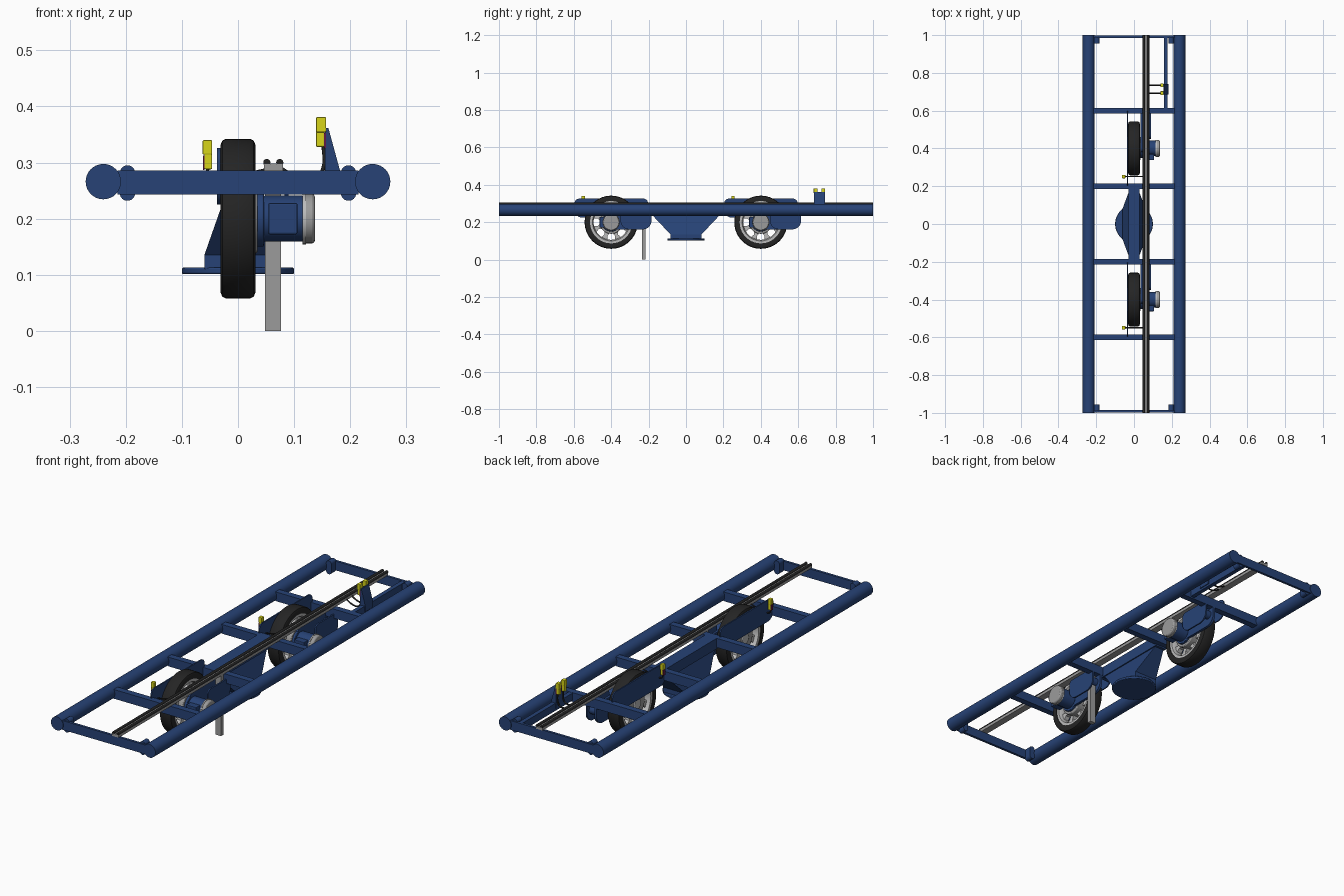
import bpy, bmesh, math
from mathutils import Vector, Matrix

if "Cube" in bpy.data.objects:
    bpy.data.objects.remove(bpy.data.objects["Cube"])

def mat(name, c):
    m = bpy.data.materials.new(name)
    m.diffuse_color = (*c, 1)
    m.use_nodes = True
    m.node_tree.nodes["Principled BSDF"].inputs["Base Color"].default_value = m.diffuse_color
    return m

BLUE = mat("frame blue", (0.02, 0.055, 0.18))
BLACK = mat("rubber black", (0.018, 0.018, 0.018))
GREY = mat("steel grey", (0.33, 0.33, 0.33))
LIGHT = mat("light alloy", (0.5, 0.5, 0.5))
YELLOW = mat("sensor yellow", (0.68, 0.66, 0.01))
MAROON = mat("sensor maroon", (0.12, 0.01, 0.06))

def finish(name, bm, material, bevel=0, smooth=True):
    bmesh.ops.recalc_face_normals(bm, faces=bm.faces)
    me = bpy.data.meshes.new(name)
    bm.to_mesh(me)
    bm.free()
    me.materials.append(material)
    ob = bpy.data.objects.new(name, me)
    bpy.context.collection.objects.link(ob)
    if bevel:
        b = ob.modifiers.new("bevel", 'BEVEL')
        b.width, b.segments, b.limit_method = bevel, 2, 'ANGLE'
    if smooth:
        bpy.ops.object.select_all(action='DESELECT')
        ob.select_set(True)
        bpy.context.view_layer.objects.active = ob
        bpy.ops.object.shade_smooth_by_angle(angle=math.radians(35))
    return ob

def box(name, x, y, z, material, bevel=0):
    bm = bmesh.new()
    bmesh.ops.create_cube(bm, size=1)
    for v in bm.verts:
        v.co = [(r[0] + r[1]) / 2 + c * (r[1] - r[0]) for r, c in zip((x, y, z), v.co)]
    return finish(name, bm, material, bevel, False)

def cyl(name, axis, a, b, center, r, material, n=32, bevel=0):
    """Cylinder from a to b along an axis; center = the other two coordinates."""
    bm = bmesh.new()
    bmesh.ops.create_cone(bm, cap_ends=True, segments=n, radius1=r, radius2=r, depth=b - a)
    m, p = (a + b) / 2, center
    rot = {'X': Matrix.Rotation(math.pi / 2, 4, 'Y'), 'Y': Matrix.Rotation(math.pi / 2, 4, 'X'), 'Z': Matrix()}[axis]
    pos = {'X': (m, *p), 'Y': (p[0], m, p[1]), 'Z': (*p, m)}[axis]
    bmesh.ops.transform(bm, matrix=Matrix.Translation(pos) @ rot, verts=bm.verts)
    return finish(name, bm, material, bevel)

def prism(name, axis, pts, a, b, material):
    """Extrude a profile along X (pts are y,z) or Y (pts are x,z)."""
    bm = bmesh.new()
    f = bm.faces.new([bm.verts.new((a, *p) if axis == 'X' else (p[0], a, p[1])) for p in pts])
    r = bmesh.ops.extrude_face_region(bm, geom=[f])
    d = Vector((b - a, 0, 0) if axis == 'X' else (0, b - a, 0))
    bmesh.ops.translate(bm, vec=d, verts=[v for v in r['geom'] if isinstance(v, bmesh.types.BMVert)])
    return finish(name, bm, material)

def lathe(name, profile, cy, cz, material, n=56):
    """Spin an (x, radius) closed profile about the X axis."""
    bm = bmesh.new()
    rings = [[bm.verts.new((x, cy + r * math.cos(2 * math.pi * i / n), cz + r * math.sin(2 * math.pi * i / n)))
              for i in range(n)] for x, r in profile]
    for k, A in enumerate(rings):
        B = rings[(k + 1) % len(rings)]
        for i in range(n):
            j = (i + 1) % n
            bm.faces.new((A[i], A[j], B[j], B[i]))
    return finish(name, bm, material)

def rounded(y0, y1, z0, z1, r0, r1, n=8):
    """Rounded rectangle: lower corners r0, upper corners r1."""
    pts = []
    for cy, cz, r, s in ((y1 - r0, z0 + r0, r0, -90), (y1 - r1, z1 - r1, r1, 0),
                         (y0 + r1, z1 - r1, r1, 90), (y0 + r0, z0 + r0, r0, 180)):
        for i in range(n + 1):
            a = math.radians(s + 90 * i / n)
            pts.append((cy + r * math.cos(a), cz + r * math.sin(a)))
    return pts

def wire(name, pts, r, material):
    cu = bpy.data.curves.new(name, 'CURVE')
    cu.dimensions, cu.bevel_depth, cu.bevel_resolution = '3D', r, 2
    cu.use_fill_caps = True
    cu.resolution_u = 6
    s = cu.splines.new('BEZIER')
    s.bezier_points.add(len(pts) - 1)
    for p, c in zip(s.bezier_points, pts):
        p.co = c
        p.handle_left_type = p.handle_right_type = 'AUTO'
    cu.materials.append(material)
    bpy.context.collection.objects.link(bpy.data.objects.new(name, cu))

# Frame: side tubes, end plates, tow lugs and cross members
for s in (-1, 1):
    cyl("side_tube", 'Y', -1, 1, (0.24 * s, 0.266), 0.0315, BLUE)
    box("end_plate", (-0.215, 0.215), sorted((s * 0.985, s * 0.997)), (0.243, 0.286), BLUE)
    for t in (-1, 1):
        a, b = sorted((t * 0.955, t * 0.99))
        prism("end_lug", 'Y', rounded(0.197 * s - 0.0135, 0.197 * s + 0.0135, 0.232, 0.295, 0.013, 0.013), a, b, BLUE)
for y in (-0.6, -0.2, 0.2, 0.6):
    box("cross_member", (-0.215, 0.215), (y - 0.015, y + 0.015), (0.243, 0.286), BLUE)

# Central spine, tapered pedestal and round pivot plate
box("centre_spine", (-0.03, 0.03), (-0.19, 0.19), (0.236, 0.286), BLUE)
bm = bmesh.new()
rings = [[bm.verts.new((sx * hx, sy * hy, z)) for sx, sy in ((-1, -1), (1, -1), (1, 1), (-1, 1))]
         for hx, hy, z in ((0.06, 0.083, 0.11), (0.06, 0.083, 0.135), (0.022, 0.185, 0.243))]
for A, B in zip(rings, rings[1:]):
    for i in range(4):
        bm.faces.new((A[i], A[(i + 1) % 4], B[(i + 1) % 4], B[i]))
bm.faces.new(rings[0])
bm.faces.new(rings[-1])
finish("pedestal", bm, BLUE, 0, False)
cyl("pivot_plate", 'Z', 0.101, 0.113, (0, 0), 0.1, BLUE, 48, 0.003)

# Drive wheel units
Z = 0.2
for c in (-0.4, 0.4):
    lathe("tyre", [(-0.03, 0.113), (-0.031, 0.132), (-0.028, 0.139), (-0.022, 0.142), (0.022, 0.142),
                   (0.028, 0.139), (0.031, 0.132), (0.03, 0.113)], c, Z, BLACK)
    lathe("rim", [(-0.027, 0.1), (-0.027, 0.114), (0.027, 0.114), (0.027, 0.1), (0.012, 0.094), (-0.012, 0.094)], c, Z, LIGHT)
    cyl("wheel_hub", 'X', -0.024, 0.035, (c, Z), 0.062, GREY, 40, 0.004)
    cyl("axle_cap", 'X', -0.03, -0.02, (c, Z), 0.025, LIGHT, 24, 0.002)
    for k in range(8):
        a = 2 * math.pi * (k + 0.5) / 8
        u, v = Vector((math.cos(a), math.sin(a))), Vector((-math.sin(a), math.cos(a)))
        o = Vector((c, Z))
        prism("spoke", 'X', [o + u * 0.05 + v * 0.016, o + u * 0.076 + v * 0.009, o + u * 0.099 + v * 0.02,
                             o + u * 0.099 - v * 0.02, o + u * 0.076 - v * 0.009, o + u * 0.05 - v * 0.016],
              -0.012, 0.012, LIGHT)
    # motor, end cap and terminal box
    cyl("motor_flange", 'X', 0.03, 0.046, (c, Z), 0.05, BLUE, 32, 0.002)
    cyl("motor_body", 'X', 0.046, 0.116, (c, Z), 0.041, BLUE, 16, 0.002)
    cyl("motor_cap", 'X', 0.115, 0.137, (c, Z), 0.044, GREY, 32, 0.005)
    cyl("motor_cap_rim", 'X', 0.115, 0.121, (c, Z), 0.046, LIGHT)
    box("terminal_box", (0.054, 0.106), (c - 0.062, c - 0.03), (0.172, 0.228), BLUE, 0.003)
    # swing arm beside the motor and rounded side plate on the other side
    prism("swing_arm", 'X', rounded(c - 0.02, c + 0.215, 0.162, 0.262, 0.045, 0.02), 0.034, 0.046, BLUE)
    prism("swing_arm_outer", 'X', rounded(c + 0.05, c + 0.215, 0.162, 0.262, 0.045, 0.02), 0.083, 0.09, BLUE)
    cyl("arm_pivot", 'X', 0.034, 0.09, (c + 0.18, 0.215), 0.02, BLUE, 24)
    prism("side_plate", 'X', rounded(c - 0.196, c + 0.197, 0.225, 0.326, 0.04, 0.025), -0.037, -0.031, BLUE)
    # wheel sensor
    y = c - 0.149
    box("wheel_sensor_head", (-0.063, -0.046), (y - 0.009, y + 0.009), (0.314, 0.34), YELLOW, 0.002)
    box("wheel_sensor_body", (-0.06, -0.046), (y - 0.007, y + 0.007), (0.288, 0.316), YELLOW, 0.002)
    box("wheel_sensor_strip", (-0.0625, -0.0595), (y - 0.008, y + 0.008), (0.287, 0.313), MAROON)
    wire("wheel_sensor_cable", [(-0.054, y, 0.295), (-0.052, y, 0.275), (-0.04, y, 0.27), (0.05, y, 0.287)], 0.003, BLACK)

# Conductor rail along the whole length
box("rail_channel", (0.046, 0.08), (-1, 1), (0.285, 0.297), GREY)
box("rail_floor", (0.058, 0.068), (-0.998, 0.998), (0.297, 0.2985), GREY)
for x in (0.0515, 0.0745):
    cyl("rail_bead", 'Y', -1, 1, (x, 0.3), 0.0065, BLACK, 12)

# Pick-up post reaching the ground
box("ground_post", (0.048, 0.077), (-0.236, -0.216), (0, 0.285), GREY)

# Rear sensor bracket with two sensors
box("rear_bar", (0.158, 0.178), (0.61, 0.99), (0.25, 0.285), BLUE)
prism("sensor_bracket", 'Y', [(0.155, 0.26), (0.182, 0.26), (0.182, 0.285), (0.161, 0.362), (0.155, 0.362)],
      0.685, 0.742, BLUE)
for y in (0.693, 0.734):
    box("rear_sensor_head", (0.139, 0.157), (y - 0.01, y + 0.01), (0.354, 0.381), YELLOW, 0.002)
    box("rear_sensor_body", (0.139, 0.154), (y - 0.008, y + 0.008), (0.328, 0.356), YELLOW, 0.002)
    box("rear_sensor_strip", (0.1535, 0.157), (y - 0.009, y + 0.009), (0.326, 0.353), MAROON)
    wire("rear_sensor_cable", [(0.152, y, 0.335), (0.152, y, 0.29), (0.14, y, 0.272), (0.11, y, 0.272), (0.075, y, 0.29)], 0.0035, BLACK)
